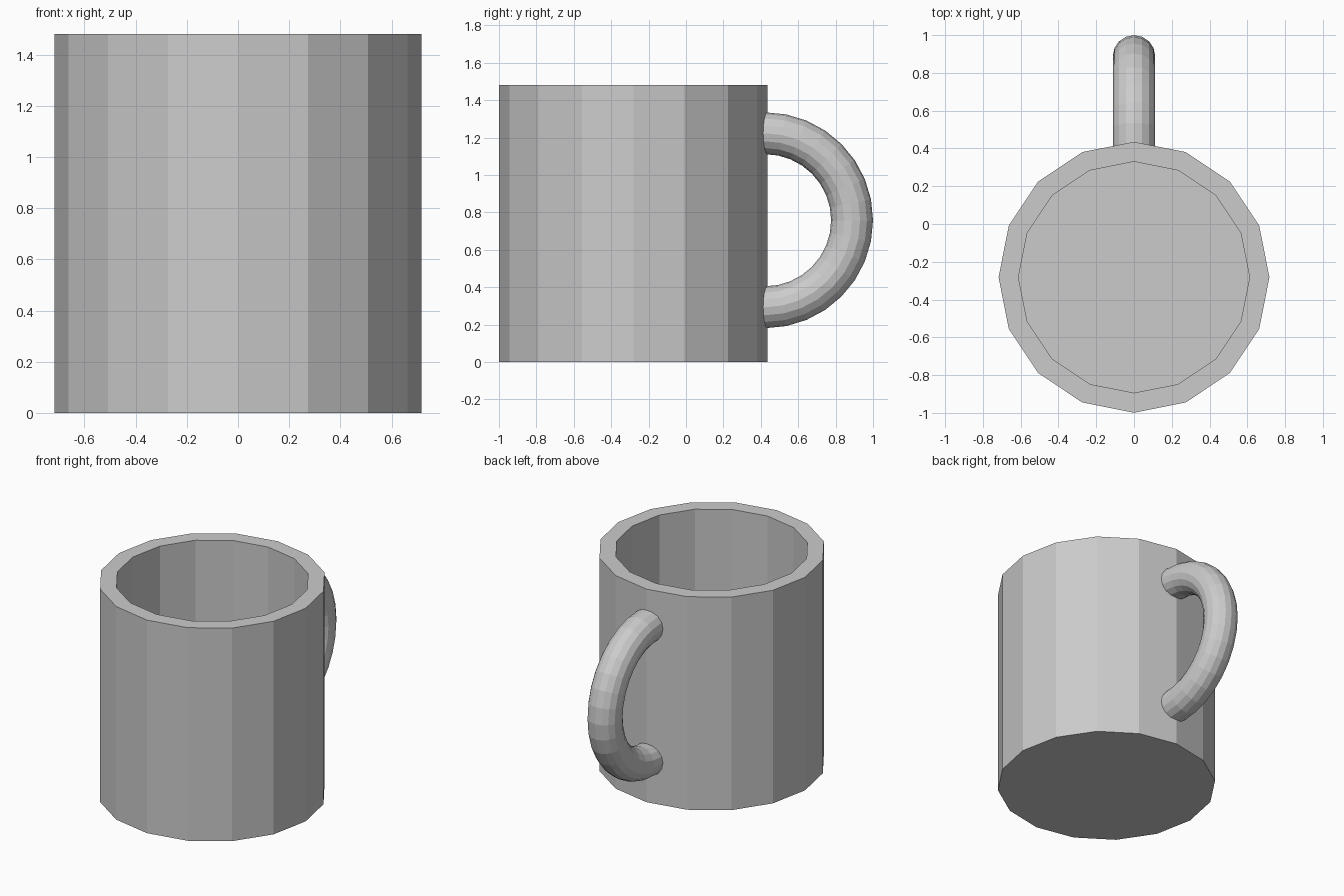
import bpy, bmesh
from math import pi, sin, cos

if "Cube" in bpy.data.objects:
    bpy.data.objects.remove(bpy.data.objects["Cube"])

CUP_Y, HEIGHT, SIDES = -0.282, 1.48, 16


def make_object(name, bm):
    bmesh.ops.recalc_face_normals(bm, faces=bm.faces[:])
    mesh = bpy.data.meshes.new(name)
    bm.to_mesh(mesh)
    bm.free()
    obj = bpy.data.objects.new(name, mesh)
    bpy.context.collection.objects.link(obj)
    return obj


def skin(name, rings):
    """Bridge a row of equal rings and cap both ends."""
    bm = bmesh.new()
    loops = [[bm.verts.new(p) for p in ring] for ring in rings]
    for a, b in zip(loops, loops[1:]):
        for i in range(len(a)):
            j = (i + 1) % len(a)
            bm.faces.new((a[i], a[j], b[j], b[i]))
    bm.faces.new(loops[0])
    bm.faces.new(loops[-1])
    return make_object(name, bm)


# Cup body: outer wall, flat rim, inner wall and floor
def cup_ring(r, z):
    return [(r * cos(2 * pi * i / SIDES), CUP_Y + r * sin(2 * pi * i / SIDES), z)
            for i in range(SIDES)]


skin("cup_body", [cup_ring(r, z) for r, z in
                  ((0.717, 0), (0.717, HEIGHT), (0.612, HEIGHT), (0.612, 0.105))])

# Handle: half ring of round tube, ends sunk into the cup wall
MAJOR, MINOR, STEPS, TUBE = 0.465, 0.112, 16, 16
HANDLE_Y, HANDLE_Z = 0.423, 0.758


def tube_ring(a, y_shift=0):
    ring = []
    for k in range(TUBE):
        t = 2 * pi * k / TUBE
        r = MAJOR + MINOR * cos(t)
        ring.append((MINOR * sin(t), HANDLE_Y + y_shift + r * cos(a), HANDLE_Z + r * sin(a)))
    return ring


arc = [tube_ring(-pi / 2 + pi * i / STEPS) for i in range(STEPS + 1)]
skin("handle", [tube_ring(-pi / 2, -0.04)] + arc + [tube_ring(pi / 2, -0.04)])
